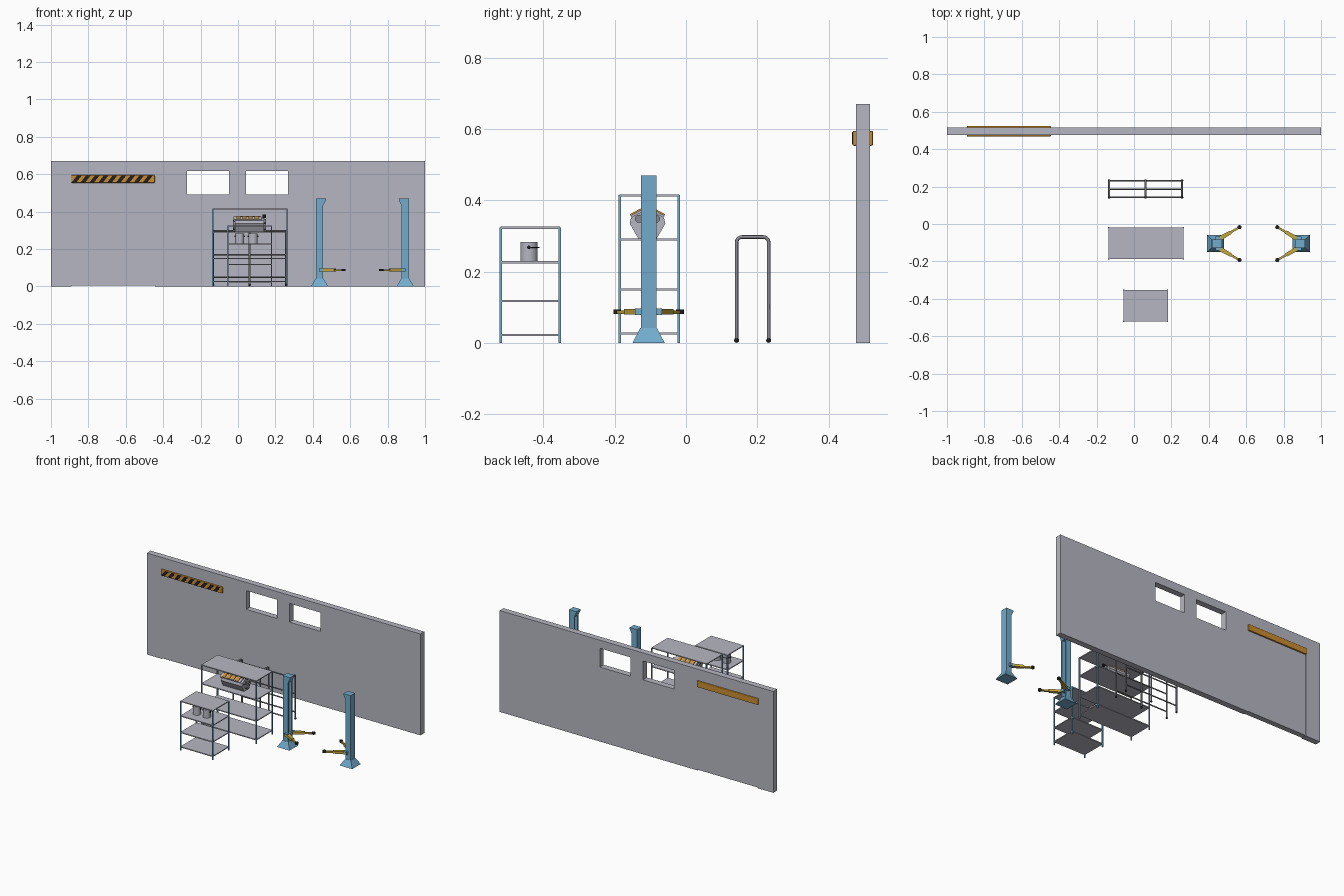
import bpy, bmesh, math
from mathutils import Vector

if "Cube" in bpy.data.objects:
    bpy.data.objects.remove(bpy.data.objects["Cube"])


def mat(name, r, g, b):
    m = bpy.data.materials.new(name)
    m.diffuse_color = (r, g, b, 1)
    m.use_nodes = True
    m.node_tree.nodes["Principled BSDF"].inputs["Base Color"].default_value = m.diffuse_color
    return m


GREY = mat("light grey", 0.47, 0.47, 0.54)
BLUE = mat("lift blue", 0.17, 0.41, 0.60)
YELLOW = mat("arm yellow", 0.55, 0.39, 0.05)
ORANGE = mat("hazard orange", 0.60, 0.27, 0.03)
BLACK = mat("rubber black", 0.015, 0.015, 0.018)
STEEL = mat("pipe steel", 0.25, 0.25, 0.28)


def finish(name, bm, m):
    bmesh.ops.recalc_face_normals(bm, faces=bm.faces)
    me = bpy.data.meshes.new(name)
    bm.to_mesh(me)
    bm.free()
    me.materials.append(m)
    ob = bpy.data.objects.new(name, me)
    bpy.context.collection.objects.link(ob)
    return ob


def loft(name, a, b, m):
    """Solid between two matching rings of points."""
    bm = bmesh.new()
    ra, rb = [bm.verts.new(p) for p in a], [bm.verts.new(p) for p in b]
    bm.faces.new(ra)
    bm.faces.new(rb)
    for i in range(len(ra)):
        j = (i + 1) % len(ra)
        bm.faces.new((ra[i], ra[j], rb[j], rb[i]))
    return finish(name, bm, m)


def prism(name, poly, axis, lo, hi, m):
    """Extrude a 2D outline along x, y or z."""
    def ring(t):
        return [{'x': (t, u, v), 'y': (u, t, v), 'z': (u, v, t)}[axis] for u, v in poly]
    return loft(name, ring(lo), ring(hi), m)


def rect(x0, x1, y0, y1):
    return [(x0, y0), (x1, y0), (x1, y1), (x0, y1)]


def box(name, x0, x1, y0, y1, z0, z1, m):
    return prism(name, rect(x0, x1, y0, y1), 'z', z0, z1, m)


def smooth(ob):
    bpy.ops.object.select_all(action='DESELECT')
    ob.select_set(True)
    bpy.context.view_layer.objects.active = ob
    bpy.ops.object.shade_smooth_by_angle(angle=math.radians(40))


def rod(name, p, q, r, m, n=20):
    p, q = Vector(p), Vector(q)
    bpy.ops.mesh.primitive_cylinder_add(vertices=n, radius=r, depth=(q - p).length, location=(p + q) / 2)
    ob = bpy.context.object
    ob.name = name
    ob.rotation_euler = (q - p).to_track_quat('Z', 'Y').to_euler()
    ob.data.materials.append(m)
    smooth(ob)
    return ob


def tube(name, pts, r, m):
    cu = bpy.data.curves.new(name, 'CURVE')
    cu.dimensions, cu.bevel_depth, cu.bevel_resolution, cu.use_fill_caps = '3D', r, 2, True
    s = cu.splines.new('POLY')
    s.points.add(len(pts) - 1)
    for sp, p in zip(s.points, pts):
        sp.co = (*p, 1)
    cu.materials.append(m)
    ob = bpy.data.objects.new(name, cu)
    bpy.context.collection.objects.link(ob)


# Back wall with two windows and a shallow recess for the roller door
WY0, WY1 = 0.477, 0.517
wall = box("wall", -1, 1, WY0, WY1, 0, 0.67, GREY)
cutters = [box("window_cutter", x, x + 0.225, 0.4, 0.6, 0.492, 0.616, GREY) for x in (-0.273, 0.043)]
cutters.append(box("door_cutter", -0.89, -0.445, 0.4, 0.6, -0.1, 0.575, GREY))
bpy.context.view_layer.objects.active = wall
for c in cutters:
    mod = wall.modifiers.new("opening", 'BOOLEAN')
    mod.operation, mod.solver, mod.object = 'DIFFERENCE', 'EXACT', c
    bpy.ops.object.modifier_apply(modifier=mod.name)
    bpy.data.objects.remove(c)
box("roller_door", -0.89, -0.445, WY0 + 0.002, WY1 - 0.002, 0.004, 0.575, GREY)

# Hazard bar over the door, with slanted stripes on the front
bar = box("hazard_bar", -0.893, -0.445, 0.468, 0.525, 0.553, 0.595, ORANGE)
bev = bar.modifiers.new("soft_edges", 'BEVEL')
bev.width, bev.segments = 0.004, 2
for i in range(9):
    x = -0.889 + i * 0.0475
    prism("hazard_stripe", [(x, 0.556), (x + 0.025, 0.556), (x + 0.053, 0.592), (x + 0.028, 0.592)],
          'y', 0.4665, 0.4695, BLACK)


# Shelf units
def shelf_unit(name, x0, x1, y0, y1, top, levels):
    for z in levels:
        box(name + "_board", x0 + 0.002, x1 - 0.002, y0 + 0.002, y1 - 0.002, z - 0.003, z + 0.003, GREY)
    for x in (x0, x1 - 0.007):
        for y in (y0, y1 - 0.007):
            box(name + "_post", x, x + 0.007, y, y + 0.007, 0, top - 0.002, BLUE)


shelf_unit("large_shelf", -0.139, 0.267, -0.189, -0.017, 0.417, (0.414, 0.29, 0.15, 0.026))
shelf_unit("small_shelf", -0.059, 0.183, -0.523, -0.351, 0.326, (0.323, 0.226, 0.117, 0.022))

# Pots with wire handles
for x in (0.009, 0.081):
    y = -0.441
    rod("pot", (x, y, 0.229), (x, y, 0.283), 0.024, GREY, 32)
    arc = [(x + 0.027 * math.cos(a * math.pi / 12), y + 0.029 * math.sin(a * math.pi / 12), 0.268) for a in range(13)]
    tube("pot_handle", arc, 0.0015, BLACK)
    for s in (-1, 1):
        rod("handle_pivot", (x + s * 0.023, y, 0.268), (x + s * 0.029, y, 0.268), 0.005, BLACK, 12)

# Pipe rack: three hoops joined by long rails
RY0, RY1, RT, R = 0.142, 0.232, 0.297, 0.015
for x in (-0.133, 0.062, 0.257):
    pts = [(x, RY0, 0.008)]
    for cy, start in ((RY0 + R, 180), (RY1 - R, 90)):
        for k in range(6):
            a = math.radians(start - 18 * k)
            pts.append((x, cy + R * math.cos(a), RT - R + R * math.sin(a)))
    tube("rack_hoop", pts + [(x, RY1, 0.008)], 0.005, STEEL)
    for y in (RY0, RY1):
        bpy.ops.mesh.primitive_uv_sphere_add(segments=16, ring_count=8, radius=0.007, location=(x, y, 0.007))
        bpy.context.object.name = "rack_foot"
        bpy.context.object.data.materials.append(BLACK)
        smooth(bpy.context.object)
for y, z in ((0.187, RT), (RY0, 0.17), (RY1, 0.17), (RY0, 0.05), (RY1, 0.05)):
    rod("rack_rail", (-0.133, y, z), (0.257, y, z), 0.004, STEEL, 12)

# Two-post vehicle lift, mirrored about x = MID
MID, LY = 0.665, -0.105
for side in (1, -1):
    def X(x):
        return MID + side * (x - MID)

    def fx(poly):
        return [(X(p), q) for p, q in poly]

    def ring(x0, x1, h, z):
        return [(X(x), LY + y, z) for x, y in rect(x0, x1, -h, h)]
    loft("lift_base", ring(0.39, 0.482, 0.045, 0), ring(0.415, 0.457, 0.023, 0.042), BLUE)
    channel = [(0.417, -0.022), (0.455, -0.022), (0.455, -0.012), (0.432, -0.012),
               (0.432, 0.012), (0.455, 0.012), (0.455, 0.022), (0.417, 0.022)]
    prism("lift_column", fx([(x, LY + y) for x, y in channel]), 'z', 0.04, 0.46, BLUE)
    prism("lift_column_cap", fx([(0.417, 0.43), (0.455, 0.43), (0.47, 0.462), (0.47, 0.47), (0.417, 0.47)]),
          'y', LY - 0.022, LY + 0.022, BLUE)
    box("lift_carriage", X(0.435), X(0.462), LY - 0.038, LY + 0.038, 0.078, 0.097, BLUE)
    for s in (-1, 1):
        # Tapered swing arm, sliding extension and rubber pad
        p, q = Vector((0.45, 0.022)), Vector((0.564, 0.088))
        d = (q - p).normalized()
        n = Vector((-d.y, d.x))

        def bar_outline(a, b, wa, wb):
            pts = (a - n * wa, b - n * wb, b + n * wb, a + n * wa)
            return fx([(v.x, LY + s * v.y) for v in pts])
        prism("swing_arm", bar_outline(p, p.lerp(q, 0.6), 0.013, 0.009), 'z', 0.079, 0.095, YELLOW)
        prism("arm_extension", bar_outline(p.lerp(q, 0.5), q, 0.006, 0.006), 'z', 0.081, 0.091, YELLOW)
        rod("lift_pad", (X(q.x), LY + s * q.y, 0.081), (X(q.x), LY + s * q.y, 0.094), 0.011, BLACK)

# Engine on the large shelf: block, two angled heads, coils, intake and pulleys
EY = -0.108
block = [(-0.026, 0.293), (0.026, 0.293), (0.036, 0.31), (0.05, 0.335),
         (0.046, 0.352), (0.02, 0.366), (-0.02, 0.366), (-0.046, 0.352), (-0.05, 0.335), (-0.036, 0.31)]
prism("engine_block", [(EY + y, z) for y, z in block], 'x', -0.015, 0.138, GREY)
for s in (-1, 1):
    head = [(0.012, 0.364), (0.018, 0.373), (0.048, 0.357), (0.043, 0.348)]
    prism("engine_head", [(EY + s * y, z) for y, z in head], 'x', -0.025, 0.125, GREY)
    for i in range(4):
        x = 0.002 + i * 0.032
        strip = [(0.016, 0.370), (0.02, 0.377), (0.049, 0.361), (0.045, 0.354)]
        prism("coil_cover", [(EY + s * y, z) for y, z in strip], 'x', x - 0.011, x + 0.011, ORANGE)
box("intake", -0.005, 0.12, EY - 0.013, EY + 0.013, 0.36, 0.376, BLACK)
for y, z, r in ((0, 0.318, 0.017), (0.024, 0.348, 0.011), (-0.024, 0.348, 0.011), (0, 0.374, 0.009)):
    rod("pulley", (0.13, EY + y, z), (0.15, EY + y, z), r, BLACK if z > 0.37 else STEEL)
rod("flywheel", (-0.027, EY, 0.328), (-0.014, EY, 0.328), 0.026, STEEL, 24)
